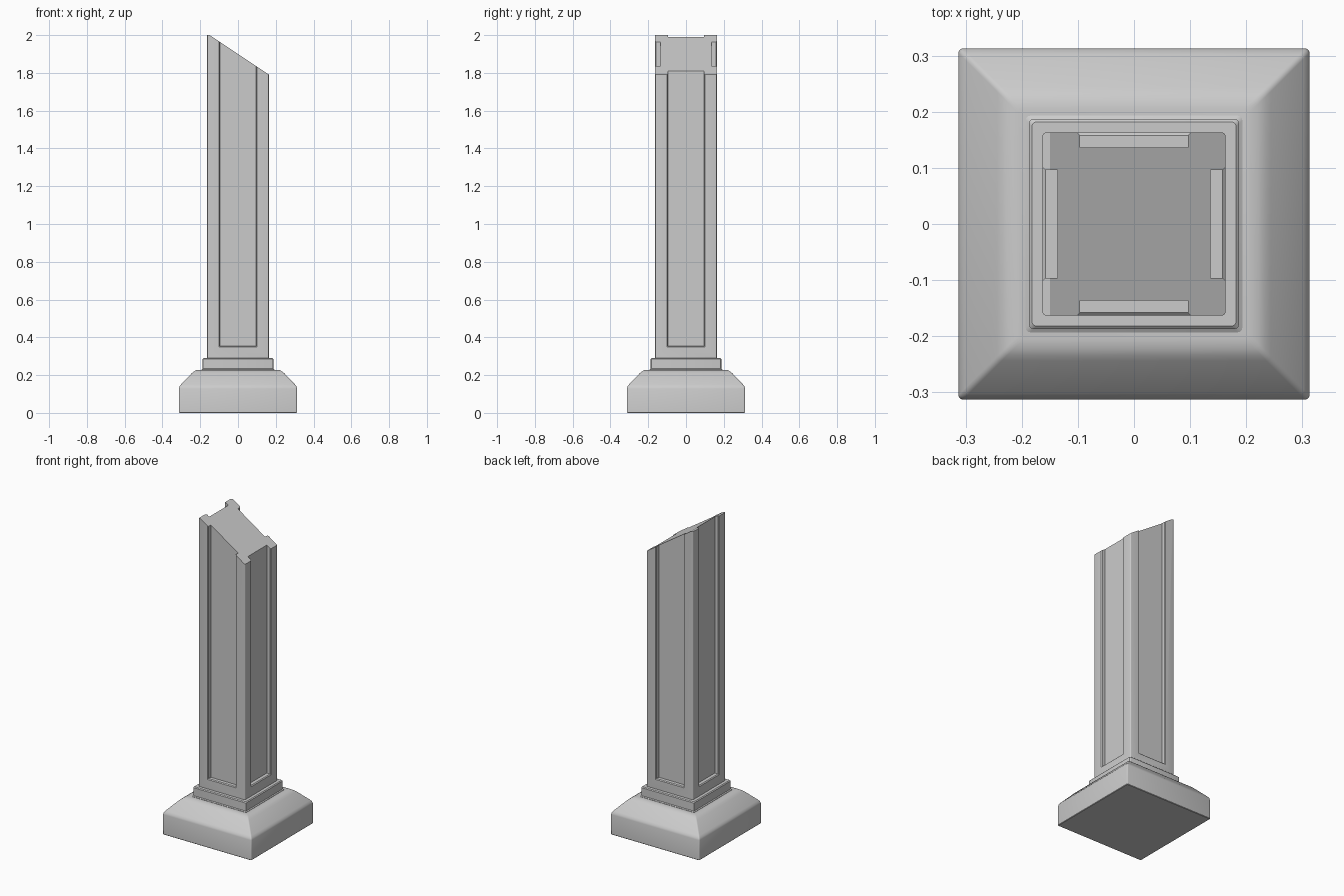
import bpy, bmesh
from math import pi, sin, cos, radians
from mathutils import Matrix

if "Cube" in bpy.data.objects:
    bpy.data.objects.remove(bpy.data.objects["Cube"])


def make(name, rings):
    """Closed solid lofted through rings of equal point count."""
    bm = bmesh.new()
    loops = [[bm.verts.new(p) for p in r] for r in rings]
    n = len(loops[0])
    for a, b in zip(loops, loops[1:]):
        for i in range(n):
            j = (i + 1) % n
            bm.faces.new((a[i], a[j], b[j], b[i]))
    bm.faces.new(loops[0])
    bm.faces.new(loops[-1])
    bmesh.ops.recalc_face_normals(bm, faces=bm.faces)
    me = bpy.data.meshes.new(name)
    bm.to_mesh(me)
    bm.free()
    ob = bpy.data.objects.new(name, me)
    bpy.context.collection.objects.link(ob)
    return ob


def square(h, z, r=0.008, seg=3):
    """Rounded square ring of half width h at height z."""
    pts = []
    for k, (sx, sy) in enumerate(((1, 1), (-1, 1), (-1, -1), (1, -1))):
        for i in range(seg + 1):
            a = k * pi / 2 + i / seg * pi / 2
            pts.append((sx * (h - r) + r * cos(a), sy * (h - r) + r * sin(a), z))
    return pts


def activate(ob):
    bpy.ops.object.select_all(action='DESELECT')
    ob.select_set(True)
    bpy.context.view_layer.objects.active = ob


def smooth(ob, angle=30):
    activate(ob)
    bpy.ops.object.shade_smooth_by_angle(angle=radians(angle))


# Base block with softened sloping shoulders
base = make("base", [square(h, z) for h, z in (
    (0.310, 0), (0.313, 0.003), (0.313, 0.128), (0.310, 0.139), (0.302, 0.150),
    (0.244, 0.211), (0.234, 0.219), (0.222, 0.226), (0.205, 0.228))])
smooth(base)

# Collar between base and shaft
collar = make("collar", [square(h, z) for h, z in (
    (0.193, 0.222), (0.193, 0.230), (0.187, 0.234),
    (0.187, 0.285), (0.182, 0.290))])
smooth(collar)

# Shaft
shaft = make("shaft", [square(0.163, z, 0.006) for z in (0.285, 2.1)])

# Cutters: four sunken panels with flared mouths, one sloping broken top
cutters = []
for k in range(4):
    c = make("panel_cutter", [
        [(-w, -y, z), (w, -y, z), (w, -y, 2.2), (-w, -y, 2.2)]
        for y, w, z in ((0.136, 0.096, 0.355), (0.158, 0.096, 0.355),
                        (0.178, 0.116, 0.335))])
    c.data.transform(Matrix.Rotation(k * pi / 2, 4, 'Z'))
    cutters.append(c)
profile = ((-0.3, 2.0), (-0.15, 2.0), (0.3, 1.7), (0.3, 2.4), (-0.3, 2.4))
cutters.append(make("top_cutter", [[(x, y, z) for x, z in profile] for y in (-0.3, 0.3)]))

activate(shaft)
for c in cutters:
    m = shaft.modifiers.new("cut", 'BOOLEAN')
    m.operation = 'DIFFERENCE'
    m.solver = 'EXACT'
    m.object = c
    bpy.ops.object.modifier_apply(modifier=m.name)
for c in cutters:
    bpy.data.objects.remove(c)
smooth(shaft, 32)
